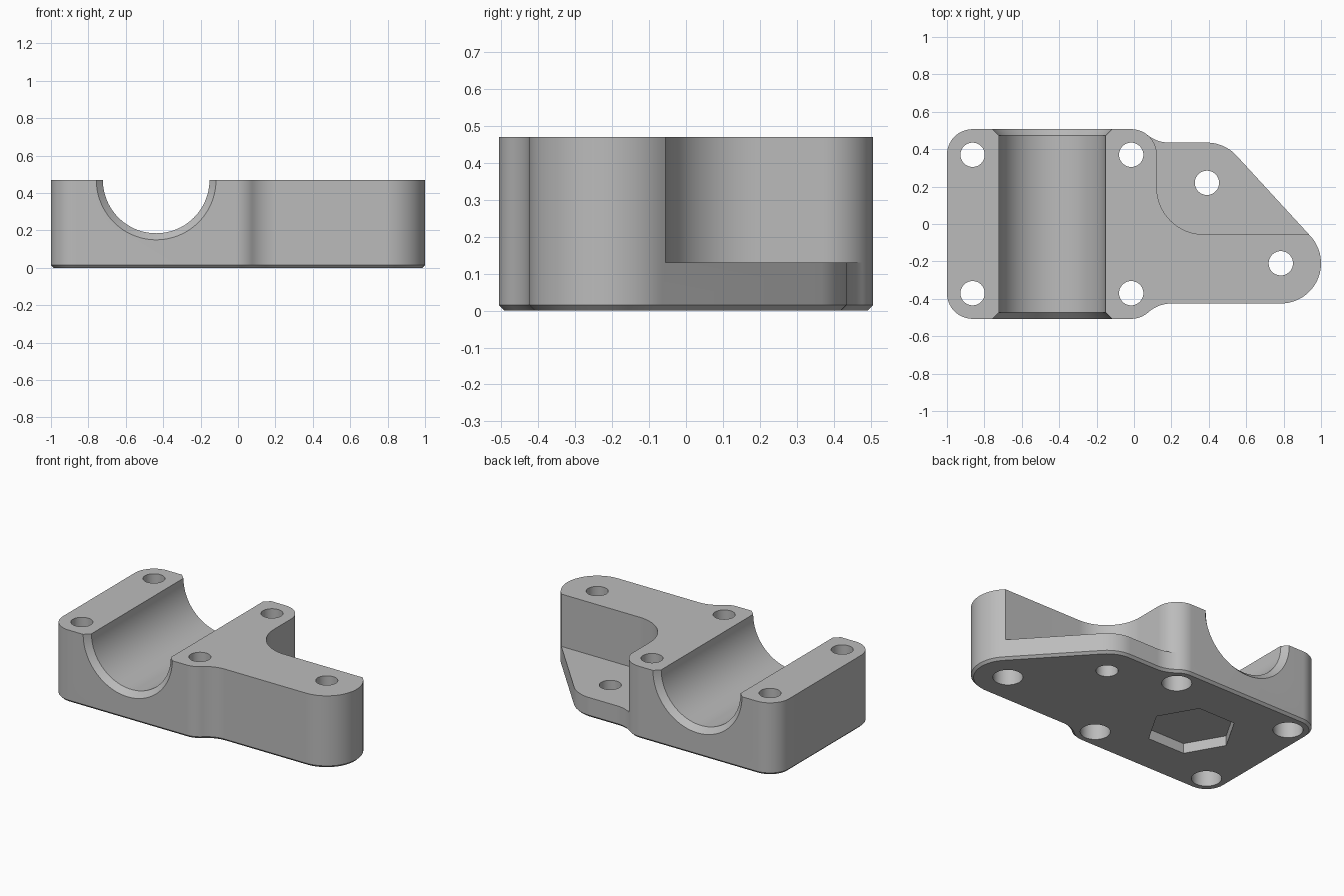
import bpy, bmesh
from math import sin, cos, pi, radians, atan2, degrees, hypot

cube = bpy.data.objects.get("Cube")
if cube:
    bpy.data.objects.remove(cube, do_unlink=True)

HEIGHT, LEDGE, CHAMFER = 0.47, 0.13, 0.015
BORE_X = -0.4375
X_L, X_R, Y_H = -0.863, -0.015, 0.37      # clamp screw positions
R_CORNER, R_BLEND, R_ARM = 0.137, 0.19, 0.215
EAR, TIP = (0.39, 0.22), (0.785, -0.21)   # arm screw positions

grey = bpy.data.materials.new("plain grey")
grey.use_nodes = True
colour = (0.5, 0.5, 0.5, 1)
grey.diffuse_color = colour
grey.node_tree.nodes["Principled BSDF"].inputs["Base Color"].default_value = colour


def arc(centre, r, start, end, steps=14):
    """Points on an arc, angles in degrees."""
    angles = [radians(start + (end - start) * i / steps) for i in range(steps + 1)]
    return [(centre[0] + r * cos(a), centre[1] + r * sin(a)) for a in angles]


def loft(name, rings):
    """Closed solid through rings of 3D points."""
    bm = bmesh.new()
    loops = [[bm.verts.new(p) for p in ring] for ring in rings]
    n = len(loops[0])
    for a, b in zip(loops, loops[1:]):
        for i in range(n):
            j = (i + 1) % n
            bm.faces.new((a[i], a[j], b[j], b[i]))
    bm.faces.new(loops[0][::-1])
    bm.faces.new(loops[-1])
    bmesh.ops.recalc_face_normals(bm, faces=bm.faces)
    mesh = bpy.data.meshes.new(name)
    bm.to_mesh(mesh)
    bm.free()
    mesh.materials.append(grey)
    obj = bpy.data.objects.new(name, mesh)
    bpy.context.collection.objects.link(obj)
    return obj


def prism(name, points, z0, z1):
    return loft(name, [[(x, y, z) for x, y in points] for z in (z0, z1)])


def blend(side, arm_y):
    """Blend arc centre between clamp corner and arm edge, and its angle."""
    dy = arm_y + R_BLEND - Y_H
    dx = ((R_CORNER + R_BLEND) ** 2 - dy ** 2) ** 0.5
    return (X_R + dx, side * (arm_y + R_BLEND)), degrees(atan2(dy, dx))


back_c, back_a = blend(1, EAR[1] + R_ARM)
front_c, front_a = blend(-1, R_ARM - TIP[1])
slope = degrees(atan2(TIP[0] - EAR[0], EAR[1] - TIP[1]))


def outline(d):
    """Body outline, moved inward by d."""
    r, b, m = R_CORNER - d, R_BLEND + d, R_ARM - d
    return (arc((X_L, Y_H), r, 90, 180)
            + arc((X_L, -Y_H), r, 180, 270)
            + arc((X_R, -Y_H), r, 270, 360 - front_a)
            + arc(front_c, b, 180 - front_a, 90)[1:]
            + arc(TIP, m, 270, 360 + slope, 28)
            + arc(EAR, m, slope, 90)
            + arc(back_c, b, 270, 180 + back_a)
            + arc((X_R, Y_H), r, back_a, 90)[1:])


# Body with a chamfered bottom edge
body = loft("clamp_body", [[(x, y, z) for x, y in outline(d)]
                           for d, z in ((CHAMFER, 0), (0, CHAMFER), (0, HEIGHT))])

cutters = []

# Half-round channel, flared at both ends
edge = Y_H + R_CORNER
stations = ((-edge - 0.05, 0.37), (-edge + 0.035, 0.285),
            (edge - 0.035, 0.285), (edge + 0.05, 0.37))
cutters.append(loft("channel_cutter", [
    [(x, y, z) for x, z in arc((BORE_X, HEIGHT), r, 0, 357.5, 143)]
    for y, r in stations]))

# Pocket above the thin ear
inner = X_R + R_CORNER
reach = R_CORNER + 0.1
a = radians(back_a)
pocket = ([(1.2, -0.055)] + arc((inner + 0.25, 0.195), 0.25, 270, 180, 24)
          + arc((X_R, Y_H), R_CORNER, 0, back_a)
          + [(X_R + reach * cos(a), Y_H + reach * sin(a)), (0.3, 0.8), (1.2, 0.8)])
cutters.append(prism("pocket_cutter", pocket, LEDGE, HEIGHT + 0.1))

# Screw holes, with wider bores from below in the full-height parts
tall = [(x, y) for x in (X_L, X_R) for y in (-Y_H, Y_H)] + [TIP]
for p in tall + [EAR]:
    cutters.append(prism("hole_cutter", arc(p, 0.065, 0, 352.5, 47), -0.1, HEIGHT + 0.1))
for p in tall:
    cutters.append(prism("bore_cutter", arc(p, 0.088, 0, 352.5, 47), -0.1, 0.22))

# Hexagonal recess underneath
cutters.append(prism("hex_cutter", arc((BORE_X, 0), 0.265, 0, 300, 5), -0.1, 0.065))

bpy.context.view_layer.objects.active = body
for cutter in cutters:
    cutter.hide_render = True
    mod = body.modifiers.new("cut", 'BOOLEAN')
    mod.operation, mod.solver, mod.object = 'DIFFERENCE', 'EXACT', cutter
    bpy.ops.object.modifier_apply(modifier=mod.name)
    bpy.data.objects.remove(cutter, do_unlink=True)

bpy.ops.object.select_all(action='DESELECT')
body.select_set(True)
bpy.ops.object.shade_smooth_by_angle(angle=radians(25))
